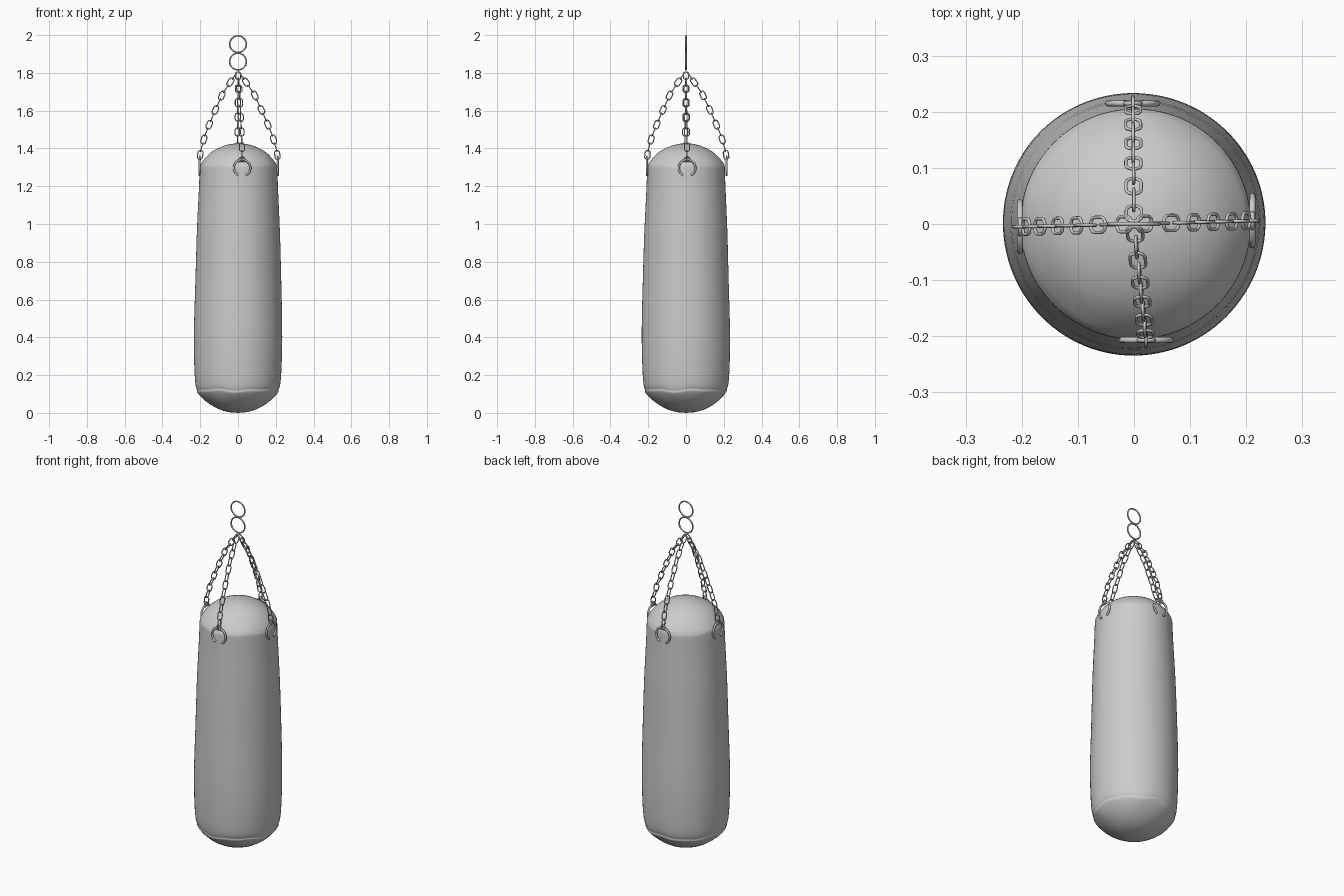
import bpy, bmesh, math
from mathutils import Vector

if "Cube" in bpy.data.objects:
    bpy.data.objects.remove(bpy.data.objects["Cube"])

TAU = 2 * math.pi


def wire(name, loops, radius):
    """Tubes swept along (points, closed) loops, converted to one mesh."""
    cu = bpy.data.curves.new(name, 'CURVE')
    cu.dimensions = '3D'
    cu.bevel_depth = radius
    cu.bevel_resolution = 2
    cu.use_fill_caps = True
    for pts, closed in loops:
        sp = cu.splines.new('POLY')
        sp.points.add(len(pts) - 1)
        for p, co in zip(sp.points, pts):
            p.co = (*co, 1)
        sp.use_cyclic_u = closed
        sp.use_smooth = True
    ob = bpy.data.objects.new(name, cu)
    bpy.context.collection.objects.link(ob)
    bpy.ops.object.select_all(action='DESELECT')
    bpy.context.view_layer.objects.active = ob
    ob.select_set(True)
    bpy.ops.object.convert(target='MESH')
    return bpy.context.object


def arc(c, r, u, v, a0=0.0, a1=TAU, n=32, full=True):
    steps = n if full else n - 1
    return [c + u * r * math.cos(a0 + (a1 - a0) * i / steps)
            + v * r * math.sin(a0 + (a1 - a0) * i / steps) for i in range(n)]


def link(c, along, side, half=0.024, w=0.0135):
    """Oval chain link: two half circles joined by straights."""
    s = half - w
    return (arc(c + along * s, w, side, along, 0, math.pi, 8, False)
            + arc(c - along * s, w, side, along, math.pi, TAU, 8, False))


# Bag: lathed profile with soft sag and puckered seams
profile = [(0.05, 0.003), (0.10, 0.017), (0.15, 0.045), (0.19, 0.078), (0.213, 0.106),
           (0.2185, 0.116), (0.215, 0.122), (0.219, 0.128), (0.225, 0.145), (0.230, 0.20),
           (0.2335, 0.30), (0.235, 0.40), (0.233, 0.52), (0.229, 0.65), (0.225, 0.80),
           (0.221, 0.95), (0.215, 1.08), (0.210, 1.18), (0.207, 1.26), (0.206, 1.295),
           (0.205, 1.307), (0.201, 1.313), (0.199, 1.320), (0.187, 1.337), (0.160, 1.370),
           (0.120, 1.398), (0.065, 1.420)]
N = 56
bm = bmesh.new()
rows = []
for r, z in profile:
    row = []
    for i in range(N):
        a = TAU * i / N
        mid = math.exp(-((z - 0.7) / 0.3) ** 2)
        seam = math.exp(-((z - 0.12) / 0.03) ** 2) + 0.7 * math.exp(-((z - 1.31) / 0.02) ** 2)
        rr = r * (1 + 0.008 * mid * math.sin(3 * a + 0.5))
        zz = z + seam * (0.004 * math.sin(5 * a) + 0.003 * math.sin(9 * a + 1))
        shift = 0.003 * (z - 0.4)
        row.append(bm.verts.new((rr * math.cos(a) + shift, rr * math.sin(a), zz)))
    rows.append(row)
for lo, hi in zip(rows, rows[1:]):
    for i in range(N):
        j = (i + 1) % N
        bm.faces.new((lo[i], lo[j], hi[j], hi[i]))
bottom, top = bm.verts.new((0, 0, 0)), bm.verts.new((0.003, 0, 1.43))
for i in range(N):
    j = (i + 1) % N
    bm.faces.new((bottom, rows[0][j], rows[0][i]))
    bm.faces.new((top, rows[-1][i], rows[-1][j]))
for f in bm.faces:
    f.smooth = True
me = bpy.data.meshes.new("bag")
bm.to_mesh(me)
bm.free()
bag = bpy.data.objects.new("bag", me)
bpy.context.collection.objects.link(bag)
sub = bag.modifiers.new("smooth", 'SUBSURF')
sub.levels = sub.render_levels = 1

# Two hanging rings
X, Y, Z = Vector((1, 0, 0)), Vector((0, 1, 0)), Vector((0, 0, 1))
for name, z in (("upper_ring", 1.952), ("lower_ring", 1.860)):
    wire(name, [(arc(Vector((0, 0, z)), 0.044, X, Z, n=40), True)], 0.004)

# Four chains, each with a shackle and an open ring on the bag rim
ends = {"right": (0.211, 0.006), "back": (-0.002, 0.215),
        "left": (-0.203, -0.005), "front": (0.022, -0.207)}
hang = [(0.03, 1.803), (0.40, 1.69), (0.64, 1.58), (0.86, 1.47), (0.97, 1.39), (1.0, 1.345)]
LINKS = 12
for name, (ex, ey) in ends.items():
    end = Vector((ex, ey, 0))
    out = end.normalized()
    side = Vector((-round(out.y), round(out.x), 0))
    path = [end * t + Z * z for t, z in hang]
    lens = [(b - a).length for a, b in zip(path, path[1:])]
    total = sum(lens)
    loops = []
    for k in range(LINKS):
        d = total * (k + 0.5) / LINKS
        seg = 0
        while seg < len(lens) - 1 and d > lens[seg]:
            d -= lens[seg]
            seg += 1
        along = (path[seg + 1] - path[seg]).normalized()
        c = path[seg] + along * d
        across = side if k % 2 == 0 else along.cross(side).normalized()
        loops.append((link(c, along, across), True))
    wire(name + "_chain", loops, 0.003)
    base = end + Z * 1.297
    # Small triangular shackle between chain and ring
    wire(name + "_shackle", [([base + Z * 0.062, base + Z * 0.052 + side * 0.012,
                               base + Z * 0.034 + side * 0.017, base + Z * 0.034 - side * 0.017,
                               base + Z * 0.052 - side * 0.012], True)], 0.004)
    wire(name + "_rim_ring", [(arc(base, 0.044, side, Z, math.radians(-62),
                                   math.radians(242), 32, False), False)], 0.0055)
